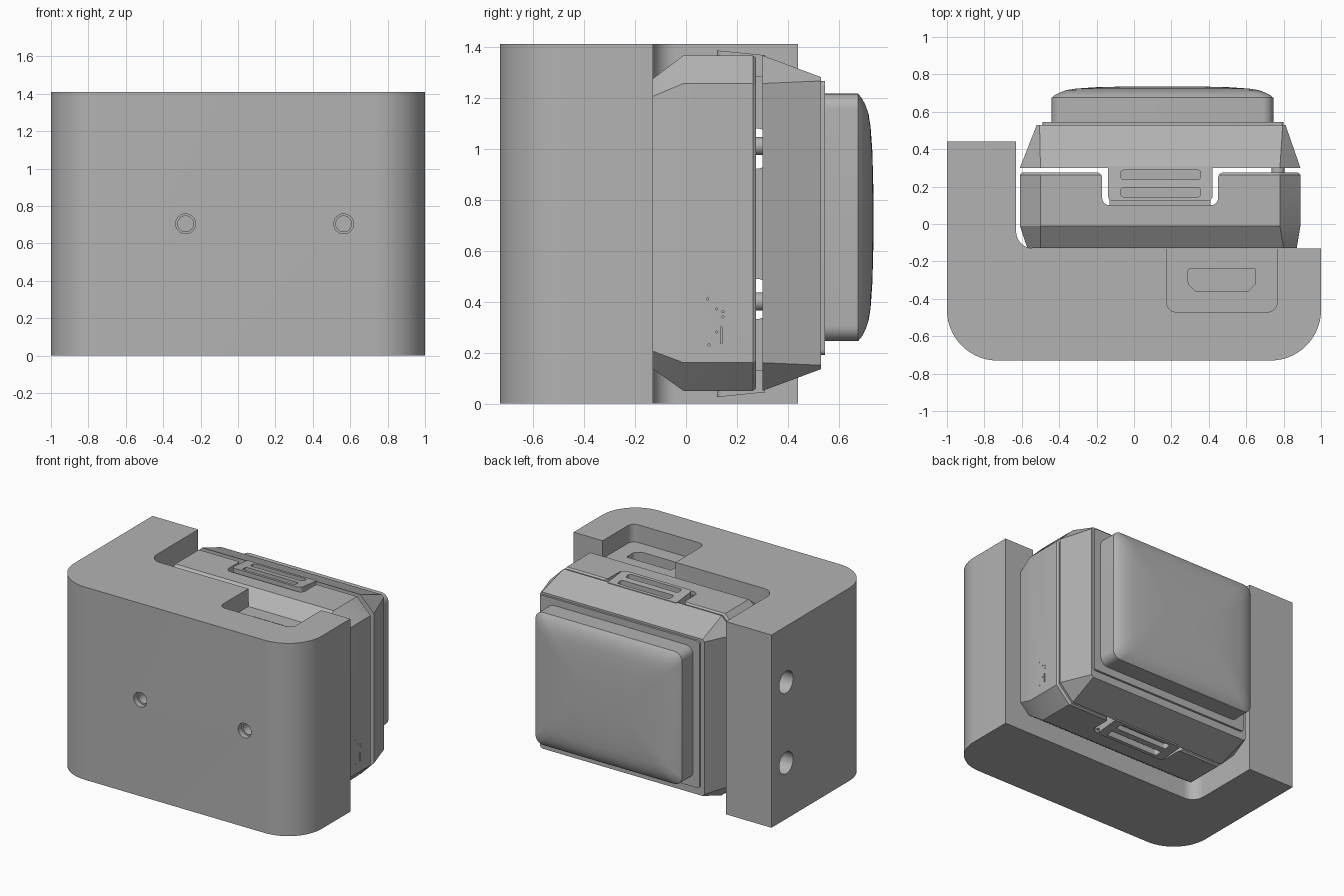
import bpy, bmesh, math
from mathutils import Vector

cube = bpy.data.objects.get("Cube")
if cube:
    bpy.data.objects.remove(cube, do_unlink=True)

grey = bpy.data.materials.new("plain_grey")
grey.use_nodes = True
GREY = (0.45, 0.45, 0.45, 1)
grey.diffuse_color = GREY
grey.node_tree.nodes["Principled BSDF"].inputs["Base Color"].default_value = GREY

TOP = 1.41
MID = TOP / 2


def outline(corners, steps=8):
    """Closed 2D outline; each corner is (u, v, radius)."""
    pts = []
    for i, (u, v, r) in enumerate(corners):
        p = Vector((u, v))
        if r == 0:
            pts.append(p)
            continue
        a = (Vector(corners[i - 1][:2]) - p).normalized()
        b = (Vector(corners[(i + 1) % len(corners)][:2]) - p).normalized()
        for k in range(steps + 1):
            t = math.pi / 2 * k / steps
            pts.append(p + r * (a * (1 - math.sin(t)) + b * (1 - math.cos(t))))
    return pts


def rect(u0, u1, v0, v1, r=0.0, steps=8):
    return outline([(u0, v0, r), (u1, v0, r), (u1, v1, r), (u0, v1, r)], steps)


def loft(name, sections, axis="z"):
    """Join equal outlines placed along an axis into a closed solid."""
    place = {"x": lambda p, w: (w, p.x, p.y),
             "y": lambda p, w: (p.x, w, p.y),
             "z": lambda p, w: (p.x, p.y, w)}[axis]
    bm = bmesh.new()
    rings = [[bm.verts.new(place(p, w)) for p in pts] for w, pts in sections]
    for a, b in zip(rings, rings[1:]):
        for i in range(len(a)):
            bm.faces.new((a[i - 1], a[i], b[i], b[i - 1]))
    bm.faces.new(rings[0])
    bm.faces.new(rings[-1])
    bmesh.ops.recalc_face_normals(bm, faces=bm.faces)
    mesh = bpy.data.meshes.new(name)
    bm.to_mesh(mesh)
    bm.free()
    mesh.materials.append(grey)
    obj = bpy.data.objects.new(name, mesh)
    bpy.context.collection.objects.link(obj)
    return obj


def prism(name, pts, w0, w1, axis="z"):
    return loft(name, [(w0, pts), (w1, pts)], axis)


def rod(name, u, v, r, w0, w1, axis):
    return prism(name, rect(u - r, u + r, v - r, v + r, r * 0.999), w0, w1, axis)


def cut(obj, *cutters):
    for c in cutters:
        c.hide_render = True
        mod = obj.modifiers.new("cut", "BOOLEAN")
        mod.object, mod.solver = c, "EXACT"
    bpy.context.view_layer.update()
    mesh = bpy.data.meshes.new_from_object(
        obj.evaluated_get(bpy.context.evaluated_depsgraph_get()))
    obj.modifiers.clear()
    obj.data = mesh
    for c in cutters:
        bpy.data.objects.remove(c, do_unlink=True)


# Holder block with one long side arm
block = prism("holder_block", outline([
    (-1, -0.73, 0.27), (1, -0.73, 0.27), (1, -0.13, 0), (-0.63, -0.13, 0.09),
    (-0.63, 0.44, 0), (-1, 0.44, 0)], 14), 0, TOP)
cuts = [prism("slot", rect(0.175, 0.765, -0.47, 0.2, 0.05), 1.28, 1.6),
        prism("port", outline([(0.29, -0.24, 0.01), (0.65, -0.24, 0.01), (0.65, -0.32, 0.01),
                               (0.61, -0.36, 0.01), (0.33, -0.36, 0.01), (0.29, -0.32, 0.01)]),
              1.0, 1.35)]
for x in (-0.28, 0.565):
    cuts.append(rod("screw_hole", x, MID, 0.042, -0.9, 0, "y"))
    cuts.append(rod("screw_recess", x, MID, 0.053, -0.9, -0.69, "y"))
for side in (-1, 1):
    cuts.append(rod("arm_hole", 0.27, MID + side * 0.295, 0.08, -1.2, -0.5, "x"))
cut(block, *cuts)

# Front shell of the case: chamfered, notched above and below
front = loft("front_shell", [
    (-0.129, rect(-0.57, 0.87, 0.135, 1.275, 0.07, 1)),
    (-0.01, rect(-0.61, 0.89, 0.05, 1.365, 0.11, 1)),
    (0.262, rect(-0.61, 0.89, 0.05, 1.365, 0.11, 1)),
    (0.275, rect(-0.6, 0.88, 0.06, 1.355, 0.11, 1))], "y")
notch = prism("notch", outline([
    (-0.17, 0.1, 0.04), (0.45, 0.1, 0.04), (0.45, 0.276, 0.03), (0.7, 0.276, 0),
    (0.7, 0.5, 0), (-0.4, 0.5, 0), (-0.4, 0.276, 0), (-0.17, 0.276, 0.03)]), -0.5, 2)
details = [notch, prism("slit", rect(0.136, 0.142, 0.235, 0.3), 0.88, 0.95, "x")]
for y, z in ((0.085, 0.41), (0.12, 0.37), (0.145, 0.36), (0.145, 0.34), (0.12, 0.28), (0.09, 0.23)):
    details.append(rod("pinhole", y, z, 0.004, 0.88, 0.95, "x"))
cut(front, *details)

# Back shell tapering to the rear
loft("back_shell", [
    (0.3, rect(-0.61, 0.89, 0.05, 1.365, 0.11, 1)),
    (0.53, rect(-0.52, 0.81, 0.135, 1.28, 0.015, 1))], "y")
prism("rear_rim", rect(-0.49, 0.8, 0.19, 1.265, 0.02), 0.52, 0.545, "y")

# Cushion-shaped rear cap: sections shrink as they approach the crown
cap = []
for y, inset in ((0.54, 0), (0.675, 0), (0.69, 0.018), (0.704, 0.045), (0.716, 0.08),
                 (0.724, 0.13), (0.731, 0.23), (0.735, 0.38)):
    cap.append((y, rect(-0.44 + inset, 0.745 - inset, 0.245 + inset, 1.215 - inset, 0.06)))
loft("rear_cap", cap, "y")

# Latch tabs, top and bottom, each with two grip slots
for label, flip in (("top", False), ("bottom", True)):
    tab = prism(label + "_tab", outline([
        (-0.14, 0.122, 0.03), (0.42, 0.122, 0.03), (0.42, 0.31, 0), (-0.14, 0.31, 0)]), 1.28, 1.385)
    for v in tab.data.vertices:
        if v.co.z > 1.3:
            v.co.z -= 0.1 * (v.co.y - 0.12)
    cut(tab, *[prism("grip", rect(-0.07, 0.355, y, y + 0.05, 0.015), 1.335, 1.5)
               for y in (0.145, 0.238)])
    lip = prism(label + "_lip", rect(-0.13, 0.41, 0.095, 0.2), 1.25, 1.34)
    if flip:
        for obj in (tab, lip):
            for v in obj.data.vertices:
                v.co.z = TOP - v.co.z
            obj.data.flip_normals()

# Pins bridging the gap between the shells
for side in (-1, 1):
    rod("shell_pin", 0.77, MID + side * 0.305, 0.035, 0.2, 0.4, "y")

# Smooth rounded parts, keep edges crisp
bpy.ops.object.select_all(action="DESELECT")
for obj in bpy.context.scene.objects:
    if obj.type == "MESH":
        obj.select_set(True)
        bpy.context.view_layer.objects.active = obj
bpy.ops.object.shade_smooth_by_angle(angle=math.radians(28))
